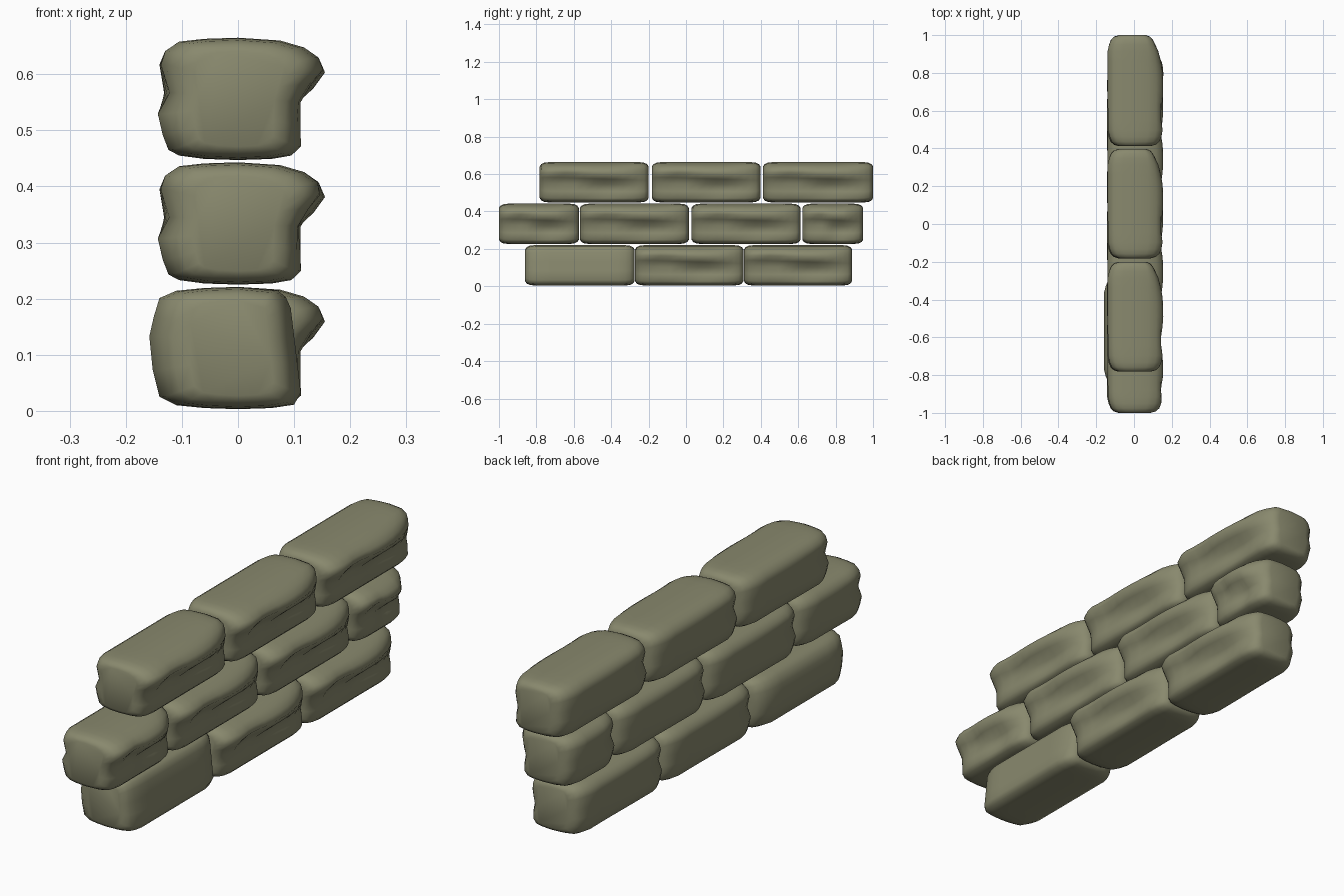
import bpy, bmesh, math

stone = bpy.data.materials.new("olive_stone")
stone.diffuse_color = (0.25, 0.25, 0.155, 1)

# Cross-section (x, z): bottom, dented right face, top, left face
RUGGED = [(0.0, 0.0), (0.06, 0.002), (0.095, 0.008), (0.112, 0.024), (0.112, 0.06),
          (0.116, 0.1), (0.138, 0.13), (0.156, 0.158), (0.145, 0.181), (0.118, 0.2),
          (0.075, 0.213), (0.0, 0.218), (-0.06, 0.216), (-0.105, 0.211), (-0.13, 0.194),
          (-0.14, 0.17), (-0.134, 0.12), (-0.148, 0.082), (-0.135, 0.045),
          (-0.124, 0.018), (-0.105, 0.008), (-0.06, 0.002)]
PLAIN = [(0.0, 0.0), (0.06, 0.002), (0.1, 0.008), (0.112, 0.03), (0.106, 0.08),
         (0.1, 0.13), (0.094, 0.18), (0.085, 0.2), (0.07, 0.212), (0.0, 0.218),
         (-0.06, 0.216), (-0.11, 0.211), (-0.14, 0.198), (-0.15, 0.165), (-0.158, 0.13),
         (-0.152, 0.07), (-0.14, 0.022), (-0.11, 0.007), (-0.06, 0.002)]

# Rounding of the ends: distance from end, x scale, z scale
ENDS = [(0.0, 0.56, 0.78), (0.008, 0.74, 0.89), (0.024, 0.86, 0.96), (0.05, 0.94, 0.99), (0.085, 1.0, 1.0)]


def bump(t, centre, width):
    return math.exp(-((t - centre) / width) ** 2)


def brick(name, y0, y1, z0, section, rugged=True):
    length = y1 - y0
    stations = [(y0 + d, sx, sz) for d, sx, sz in ENDS]
    a, b = y0 + ENDS[-1][0], y1 - ENDS[-1][0]
    stations += [(a + (b - a) * i / 8, 1, 1) for i in range(1, 8)]
    stations += [(y1 - d, sx, sz) for d, sx, sz in reversed(ENDS)]
    bm = bmesh.new()
    rings = []
    for y, sx, sz in stations:
        t = (y - y0) / length
        ring = []
        for x, z in section:
            px, pz = x, z
            if rugged and x > 0.09 and z > 0.02:
                # ledge on the right face fades out towards the far end
                if z > 0.09:
                    px -= (x - 0.1) * 0.75 * bump(t, 1.0, 0.22)
                # hollows chipped below and above the ledge
                px -= 0.028 * bump(t, 0.62, 0.2) * bump(z, 0.08, 0.035)
                px -= 0.022 * bump(t, 0.28, 0.13) * bump(z, 0.13, 0.04)
                pz -= 0.018 * (t - 0.4) * bump(z, 0.13, 0.05)
            if rugged and x < -0.1:
                px += 0.012 * bump(t, 0.15, 0.2) * bump(z, 0.12, 0.04)
                px += 0.014 * bump(t, 0.7, 0.3) * bump(z, 0.07, 0.04)
            zc = 0.109
            ring.append(bm.verts.new((px * sx, y, z0 + zc + (pz - zc) * sz)))
        rings.append(ring)
    n = len(section)
    for r, s in zip(rings, rings[1:]):
        for i in range(n):
            j = (i + 1) % n
            bm.faces.new((r[i], r[j], s[j], s[i]))
    # slightly domed end caps
    for ring in (rings[0], rings[-1]):
        bm.faces.new(ring)
    bmesh.ops.recalc_face_normals(bm, faces=bm.faces)
    for f in bm.faces:
        f.smooth = True
    me = bpy.data.meshes.new(name)
    bm.to_mesh(me)
    bm.free()
    me.materials.append(stone)
    bpy.context.collection.objects.link(bpy.data.objects.new(name, me))


# Three staggered courses: base height and brick spans along y
COURSES = {
    "bottom_brick": (0.003, [(-0.86, -0.275), (-0.272, 0.307), (0.31, 0.888)]),
    "middle_brick": (0.225, [(-1.0, -0.573), (-0.567, 0.015), (0.03, 0.612), (0.622, 0.947)]),
    "top_brick": (0.447, [(-0.782, -0.2), (-0.182, 0.398), (0.412, 1.0)]),
}
for label, (z0, spans) in COURSES.items():
    for i, (y0, y1) in enumerate(spans):
        plain = label == "bottom_brick" and i == 0
        brick(f"{label}_{i + 1}", y0, y1, z0, PLAIN if plain else RUGGED, not plain)
